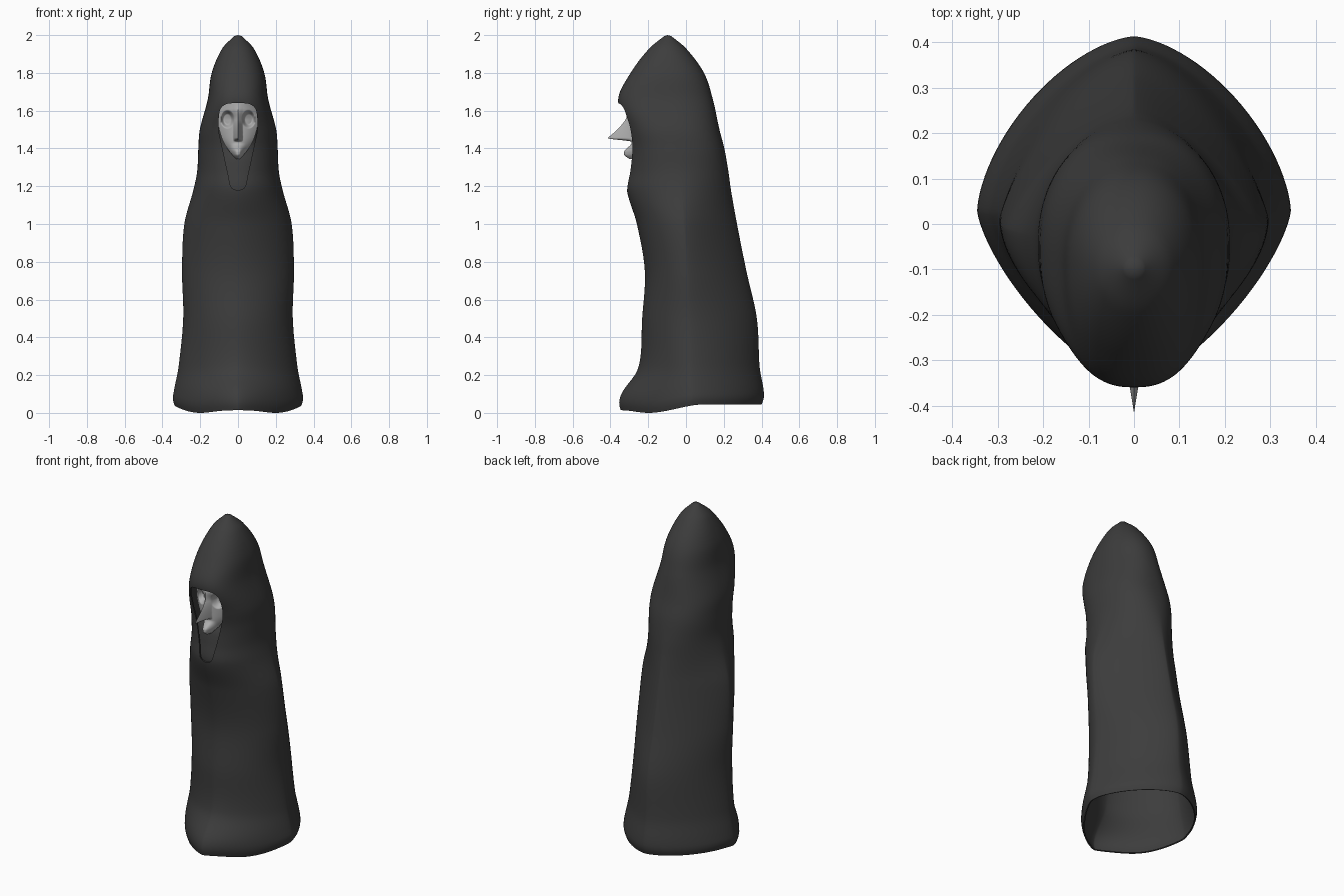
import bpy, bmesh, math
from mathutils import Vector

if "Cube" in bpy.data.objects:
    bpy.data.objects.remove(bpy.data.objects["Cube"])


def curve(pts, t):
    """Smooth (Hermite) interpolation through rows whose first value is the key."""
    if t <= pts[0][0]:
        return list(pts[0][1:])
    if t >= pts[-1][0]:
        return list(pts[-1][1:])
    i = max(k for k in range(len(pts) - 1) if pts[k][0] <= t)
    h = pts[i + 1][0] - pts[i][0]
    u = (t - pts[i][0]) / h

    def slope(k, c):
        a, b = pts[max(k - 1, 0)], pts[min(k + 1, len(pts) - 1)]
        return (b[c] - a[c]) / (b[0] - a[0])

    w = u * u * (3 - 2 * u)
    return [(1 - w) * pts[i][c] + w * pts[i + 1][c]
            + h * u * (1 - u) * ((1 - u) * slope(i, c) - u * slope(i + 1, c))
            for c in range(1, len(pts[0]))]


def smooth(t):
    t = min(max(t, 0), 1)
    return t * t * (3 - 2 * t)


def material(name, value):
    m = bpy.data.materials.new(name)
    m.diffuse_color = (value, value, value, 1)
    m.use_nodes = True
    m.node_tree.nodes["Principled BSDF"].inputs["Base Color"].default_value = m.diffuse_color
    return m


def to_object(name, bm, mat):
    me = bpy.data.meshes.new(name)
    bm.to_mesh(me)
    bm.free()
    ob = bpy.data.objects.new(name, me)
    bpy.context.collection.objects.link(ob)
    me.materials.append(mat)
    return ob


def grid_object(name, rows, mat, closed=False, tip=None):
    """Skin rows of points into a surface, optionally ring-closed with a top point."""
    bm = bmesh.new()
    vs = [[bm.verts.new(p) for p in r] for r in rows]
    n = len(vs[0])
    for a, b in zip(vs, vs[1:]):
        for j in range(n if closed else n - 1):
            k = (j + 1) % n
            bm.faces.new((a[j], a[k], b[k], b[j]))
    if tip:
        t = bm.verts.new(tip)
        for j in range(n):
            bm.faces.new((vs[-1][j], vs[-1][(j + 1) % n], t))
    return to_object(name, bm, mat)


def activate(ob):
    bpy.ops.object.select_all(action='DESELECT')
    ob.select_set(True)
    bpy.context.view_layer.objects.active = ob


cloth = material("charcoal cloth", .046)
pale = material("pale grey mask", .42)

# Robe outline: z, half width, front y, back y
OUTLINE = [
    (0, .335, -.345, .4), (.04, .345, -.354, .412), (.1, .338, -.338, .41),
    (.24, .315, -.252, .39), (.5, .29, -.232, .375), (.75, .296, -.218, .32),
    (1, .284, -.26, .27), (1.18, .236, -.313, .238), (1.28, .216, -.303, .224),
    (1.4, .21, -.298, .203), (1.5, .202, -.315, .177), (1.66, .16, -.359, .142),
    (1.8, .139, -.293, .095), (1.93, .083, -.194, 0), (1.995, .02, -.115, -.078)]
# Cross-section: z, y of the widest point, front roundness, back roundness
SECTION = [(0, .03, 1.36, 1.6), (.5, .02, 1.75, 1.5), (1.05, -.015, 1.8, 1.38),
           (1.4, -.05, 2.2, 2.2), (1.6, -.08, 2.5, 2.2), (2, -.097, 2, 2)]


def robe_point(z, ang, inset=0.0):
    a, f, b = curve(OUTLINE, z)
    yc, pf, pb = curve(SECTION, z)
    c, s = math.cos(ang), math.sin(ang)
    p = pb if s > 0 else pf
    depth = (b - yc if s > 0 else yc - f) - inset
    x = math.copysign(abs(c) ** (2 / p), c) * (a - inset)
    y = yc + math.copysign(abs(s) ** (2 / p), s) * depth
    # uneven hem, raised at the sides and back
    hem = .045 * smooth((y + .2) / .3) + .014 * smooth((-.2 - y) / .14)
    return Vector((x, y, z + hem * max(0, 1 - z / .25)))


# Robe with hood
N, ROWS = 112, 110
levels = [1.995 * (1 - (1 - i / ROWS) ** 1.25) for i in range(ROWS + 1)]
robe = grid_object("hooded_robe",
                   [[robe_point(z, math.tau * j / N) for j in range(N)] for z in levels],
                   cloth, True, (0, -.097, 2))
mod = robe.modifiers.new("thickness", 'SOLIDIFY')
mod.thickness, mod.offset = .008, -1

# Hood opening cutter: step, half width, height
HALF = [(0, 0, 1.64), (1, .06, 1.635), (2, .096, 1.6), (3, .102, 1.5),
        (4, .082, 1.4), (5, .052, 1.26), (6, .036, 1.195), (7, 0, 1.177)]
side = [curve(HALF, i / 6) for i in range(43)]
loop = side + [(-x, z) for x, z in side[-2:0:-1]]
bm = bmesh.new()
base = bm.faces.new([bm.verts.new((x, -.6, z)) for x, z in loop])
ext = bmesh.ops.extrude_face_region(bm, geom=[base])
bmesh.ops.translate(bm, vec=(0, .48, 0),
                    verts=[v for v in ext["geom"] if isinstance(v, bmesh.types.BMVert)])
bmesh.ops.recalc_face_normals(bm, faces=bm.faces)
cutter = to_object("opening_cutter", bm, cloth)
cutter.hide_render = True
cut = robe.modifiers.new("opening", 'BOOLEAN')
cut.operation, cut.solver, cut.object = 'DIFFERENCE', 'EXACT', cutter
activate(robe)
for m in ("thickness", "opening"):
    bpy.ops.object.modifier_apply(modifier=m)
bpy.data.objects.remove(cutter)

# Lining behind the mask and at the throat
INSET = [(1.12, .01), (1.34, .032), (1.43, .08), (1.72, .1)]
rows = []
for i in range(41):
    z = 1.12 + .6 * i / 40
    inset = curve(INSET, z)[0]
    rows.append([robe_point(z, math.pi * (1 + j / 40), inset) for j in range(41)])
lining = grid_object("throat_lining", rows, cloth)

# Mask: z, half width
MASK = [(1.345, .012), (1.4, .057), (1.46, .088), (1.56, .108), (1.65, .09)]


def mask_point(u, z):
    x = u * curve(MASK, z)[0]
    y = -.288 + .04 * u * u - .018 * smooth((z - 1.55) / .06) * (1 - u * u)
    nose = .128 * min(1, (1.65 - z) / .195) ** 2 * smooth((z - 1.435) / .02)
    chin = .04 * smooth((1.43 - z) / .05) * smooth((z - 1.33) / .04)
    y -= nose * max(0, 1 - abs(x) / .026) ** 1.3           # pointed nose
    y -= chin * smooth(1.2 - abs(x) / .04)                 # jutting chin
    r = math.hypot((abs(x) - .056) / .037, (z - 1.555) / .05)
    y += .034 * smooth((1 - r) / .5)                       # eye sockets
    return (x, y, z)


us = [math.copysign(abs(k / 40) ** 1.3, k) for k in range(-40, 41)]
mask = grid_object("face_mask",
                   [[mask_point(u, 1.345 + .305 * i / 100) for u in us] for i in range(101)],
                   pale)

for ob in (robe, lining, mask):
    activate(ob)
    bpy.ops.object.shade_smooth_by_angle(angle=math.radians(55))
